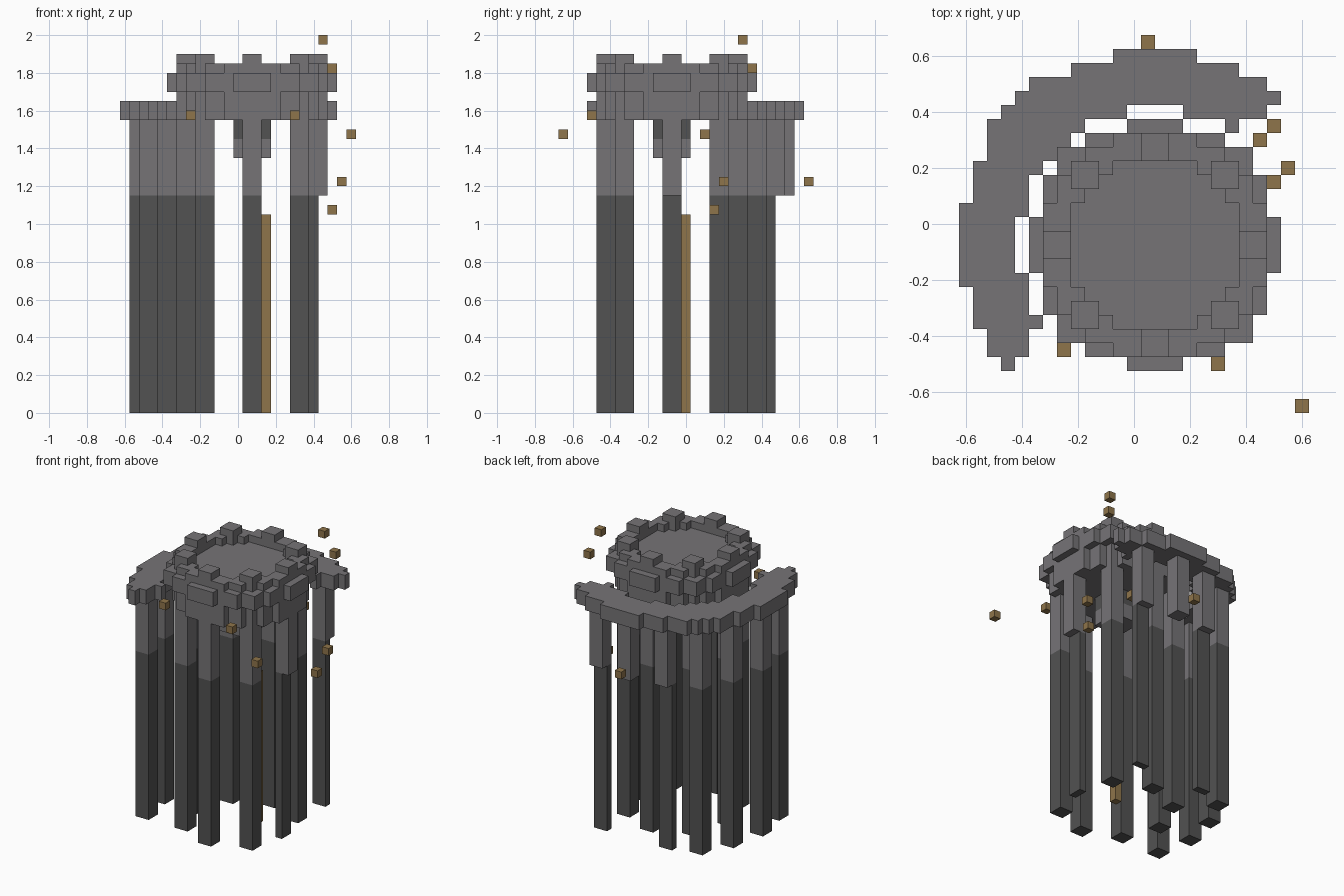
import bpy
import bmesh

V = 0.05            # block size
CX, CY = 0.075, -0.075   # tower axis
DECK, COLLAR, CROWN, WALL, TOP = 1.55, 1.70, 1.80, 1.85, 1.90
BREAK = 1.15        # height where the piers change stone

cube = bpy.data.objects.get("Cube")
if cube:
    bpy.data.objects.remove(cube)


def material(name, rgb):
    m = bpy.data.materials.new(name)
    m.use_nodes = True
    m.diffuse_color = (*rgb, 1)
    m.node_tree.nodes["Principled BSDF"].inputs["Base Color"].default_value = (*rgb, 1)
    return m


STONE = material("light_stone", (0.18, 0.174, 0.183))
DARK = material("dark_stone", (0.085, 0.085, 0.085))
GOLD = material("ochre_block", (0.275, 0.178, 0.07))


def slab(name, cells, z0, z1, mat):
    """Flat-sided slab over a set of square cells around the tower axis."""
    bm = bmesh.new()
    cells = set(cells)
    for i, j in cells:
        x, y = CX + i * V, CY + j * V
        ring = [(x, y), (x + V, y), (x + V, y + V), (x, y + V)]
        bm.faces.new([bm.verts.new((*p, z1)) for p in ring])
        bm.faces.new([bm.verts.new((*p, z0)) for p in reversed(ring)])
        for k, (di, dj) in enumerate([(0, -1), (1, 0), (0, 1), (-1, 0)]):
            if (i + di, j + dj) not in cells:
                a, b = ring[k], ring[(k + 1) % 4]
                bm.faces.new([bm.verts.new(p) for p in
                              [(*a, z0), (*b, z0), (*b, z1), (*a, z1)]])
    bmesh.ops.remove_doubles(bm, verts=bm.verts, dist=V / 100)
    mesh = bpy.data.meshes.new(name)
    bm.to_mesh(mesh)
    bm.free()
    mesh.materials.append(mat)
    obj = bpy.data.objects.new(name, mesh)
    bpy.context.collection.objects.link(obj)
    return obj


def disc(half_widths):
    """Stepped disc from the half width of each row, outwards from the axis."""
    return {(i, j) for r, w in enumerate(half_widths)
            for j in (r, -r - 1) for i in range(-w, w)}


def patch(ci, cj, r=1):
    """Square of cells centred on a grid corner."""
    return {(i, j) for i in range(ci - r, ci + r) for j in range(cj - r, cj + r)}


# Tower head: collar, overhanging crown, parapet and merlons
floor = disc([6, 6, 6, 5, 4, 3])
drum = disc([8, 8, 8, 7, 7, 6, 5, 3])
slab("collar", drum, DECK, COLLAR, STONE)
slab("crown", disc([9, 9, 8, 8, 8, 7, 7, 5, 2]), COLLAR, CROWN, STONE)
slab("parapet", drum - floor, CROWN, WALL, STONE)
tower_spots = []
for a in (-1, 1):
    tower_spots += [(7 * a, 0), (0, 7 * a), (5 * a, 5), (5 * a, -5)]
for n, spot in enumerate(tower_spots):
    base = WALL if 0 in spot else CROWN
    slab(f"merlon_{n}", patch(*spot), base, TOP, STONE)

# Curved walkway around the back and right of the tower
outer = disc([14] * 3 + [13] * 3 + [12] * 3 + [11, 10, 9, 6, 3])
broken = {(6, 8), (-9, -7), (8, 11), (-12, -9)}
walk = {(i, j) for i, j in outer - broken
        if (i + .5) ** 2 + (j + .5) ** 2 > 95 and j - i >= 2}
slab("walkway", walk, DECK, 1.65, STONE)

# Piers under the tower and the walkway; the lower stone stops at a straight line
walk_spots = [(0, 12), (-12, 0), (-9, 9), (5, 11), (-5, 11), (-11, 5), (-11, -5)]
for n, spot in enumerate(tower_spots + walk_spots):
    cells = patch(*spot)
    slab(f"upper_pier_{n}", cells, BREAK, DECK, STONE)
    lower = {(i, j) for i, j in cells if i < 7 and j < 11}
    if lower:
        slab(f"lower_pier_{n}", lower, 0, BREAK, DARK)

# Hanging core and the post beneath it
slab("core_neck", patch(0, 0, 2), 1.45, DECK, DARK)
slab("core_foot", patch(0, 0, 2), 1.35, 1.45, STONE)
slab("post", {(1, 1)}, 0, 1.05, GOLD)

# Floating small blocks
blocks = [(.45, .3, 1.95), (.5, .35, 1.8), (.3, -.5, 1.55), (-.25, -.45, 1.55),
          (.6, -.65, 1.45), (.05, .65, 1.2), (.55, .2, 1.2), (.5, .15, 1.05),
          (.1, .1, 1.45)]
for n, (x, y, z) in enumerate(blocks):
    cell = (round((x - CX) / V - .5), round((y - CY) / V - .5))
    slab(f"floating_block_{n}", {cell}, z, z + V, GOLD)
